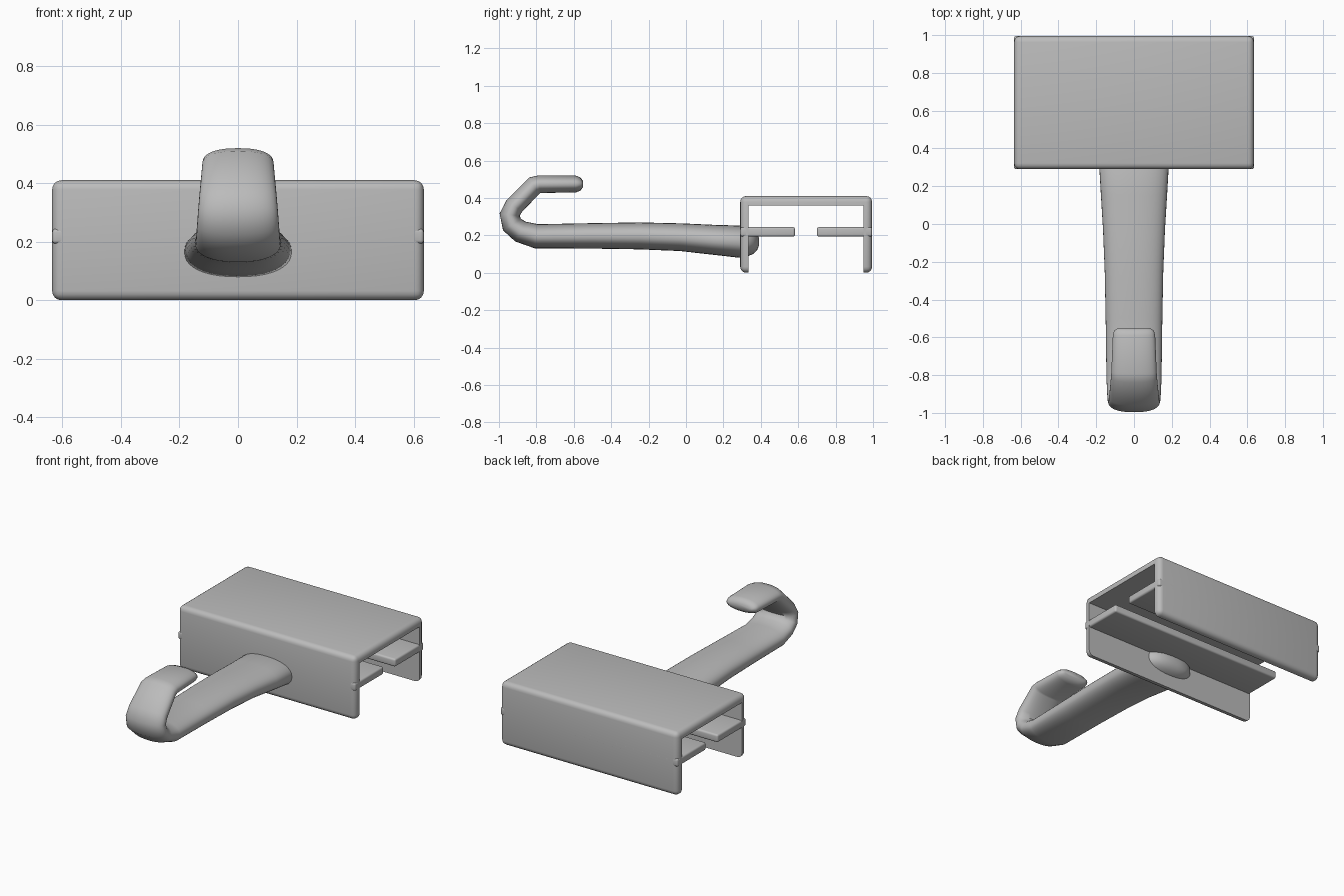
import bpy, bmesh, math
from mathutils import Vector

cube = bpy.data.objects.get("Cube")
if cube:
    bpy.data.objects.remove(cube, do_unlink=True)

grey = bpy.data.materials.new("plain grey")
grey.use_nodes = True
GREY = (0.5, 0.5, 0.5, 1)
grey.diffuse_color = GREY
grey.node_tree.nodes["Principled BSDF"].inputs["Base Color"].default_value = GREY


def finish(name, bm):
    bmesh.ops.recalc_face_normals(bm, faces=bm.faces)
    mesh = bpy.data.meshes.new(name)
    bm.to_mesh(mesh)
    bm.free()
    mesh.materials.append(grey)
    obj = bpy.data.objects.new(name, mesh)
    bpy.context.collection.objects.link(obj)
    return obj


def activate(obj):
    bpy.ops.object.select_all(action='DESELECT')
    obj.select_set(True)
    bpy.context.view_layer.objects.active = obj


def smooth(obj, angle=35):
    activate(obj)
    bpy.ops.object.shade_smooth_by_angle(angle=math.radians(angle))


def box(name, low, high, bevel=0):
    low, high = Vector(low), Vector(high)
    bm = bmesh.new()
    bmesh.ops.create_cube(bm, size=1)
    for v in bm.verts:
        v.co = (low + high) / 2 + v.co * (high - low)
    if bevel:
        bmesh.ops.bevel(bm, geom=bm.edges[:], offset=bevel, segments=4,
                        profile=0.5, affect='EDGES')
    return finish(name, bm)


# Clamp channel: rounded block hollowed from below and through both ends
HALF, FRONT, BACK = 0.635, 0.29, 0.995
channel = box("channel", (-HALF, FRONT, 0), (HALF, BACK, 0.41), 0.032)
cutter = box("channel_cutter", (-1, FRONT + 0.045, -0.1), (1, BACK - 0.045, 0.36))
cutter.hide_render = True
cut = channel.modifiers.new("hollow", 'BOOLEAN')
cut.operation = 'DIFFERENCE'
cut.object = cutter
cut.solver = 'EXACT'
activate(channel)
bpy.ops.object.modifier_apply(modifier=cut.name)
bpy.data.objects.remove(cutter, do_unlink=True)
smooth(channel)

# Inner gripping rails
for name, y0, y1 in (("front_rail", FRONT, 0.583), ("back_rail", 0.70, BACK)):
    smooth(box(name, (-HALF, y0, 0.193), (HALF, y1, 0.244), 0.012))

# Hooked arm: y, z, half width, half thickness of each ring along the sweep
RINGS = [
    (0.39, 0.165, 0.04, 0.02), (0.38, 0.165, 0.10, 0.045),
    (0.36, 0.165, 0.14, 0.064), (0.33, 0.165, 0.168, 0.078),
    (0.29, 0.166, 0.183, 0.086), (0.15, 0.176, 0.175, 0.08),
    (-0.03, 0.19, 0.164, 0.074), (-0.25, 0.197, 0.155, 0.072),
    (-0.5, 0.197, 0.15, 0.068), (-0.8, 0.195, 0.146, 0.065),
    (-0.885, 0.22, 0.143, 0.06), (-0.93, 0.257, 0.14, 0.057),
    (-0.943, 0.31, 0.136, 0.054), (-0.918, 0.357, 0.132, 0.052),
    (-0.812, 0.465, 0.122, 0.052), (-0.785, 0.473, 0.12, 0.047),
    (-0.59, 0.474, 0.112, 0.045), (-0.565, 0.474, 0.105, 0.036),
    (-0.55, 0.474, 0.085, 0.016),
]


def sweep(name, rings, sides=40, power=2.3):
    bm = bmesh.new()
    centres = [Vector((0, y, z)) for y, z, w, t in rings]
    loops = []
    for i, (y, z, w, t) in enumerate(rings):
        c = centres[i]
        before = (c - centres[i - 1]).normalized() if i else Vector()
        after = (centres[i + 1] - c).normalized() if i + 1 < len(rings) else Vector()
        up = Vector((1, 0, 0)).cross((before + after).normalized())
        loop = []
        for k in range(sides):
            a = math.tau * k / sides
            cx, sx = math.cos(a), math.sin(a)
            px = math.copysign(abs(cx) ** (2 / power), cx) * w
            pu = math.copysign(abs(sx) ** (2 / power), sx) * t
            loop.append(bm.verts.new(c + Vector((px, 0, 0)) + up * pu))
        loops.append(loop)
    for a, b in zip(loops, loops[1:]):
        for k in range(sides):
            n = (k + 1) % sides
            bm.faces.new((a[k], a[n], b[n], b[k]))
    bm.faces.new(loops[0])
    bm.faces.new(loops[-1])
    return finish(name, bm)


smooth(sweep("hook_arm", RINGS), 50)
